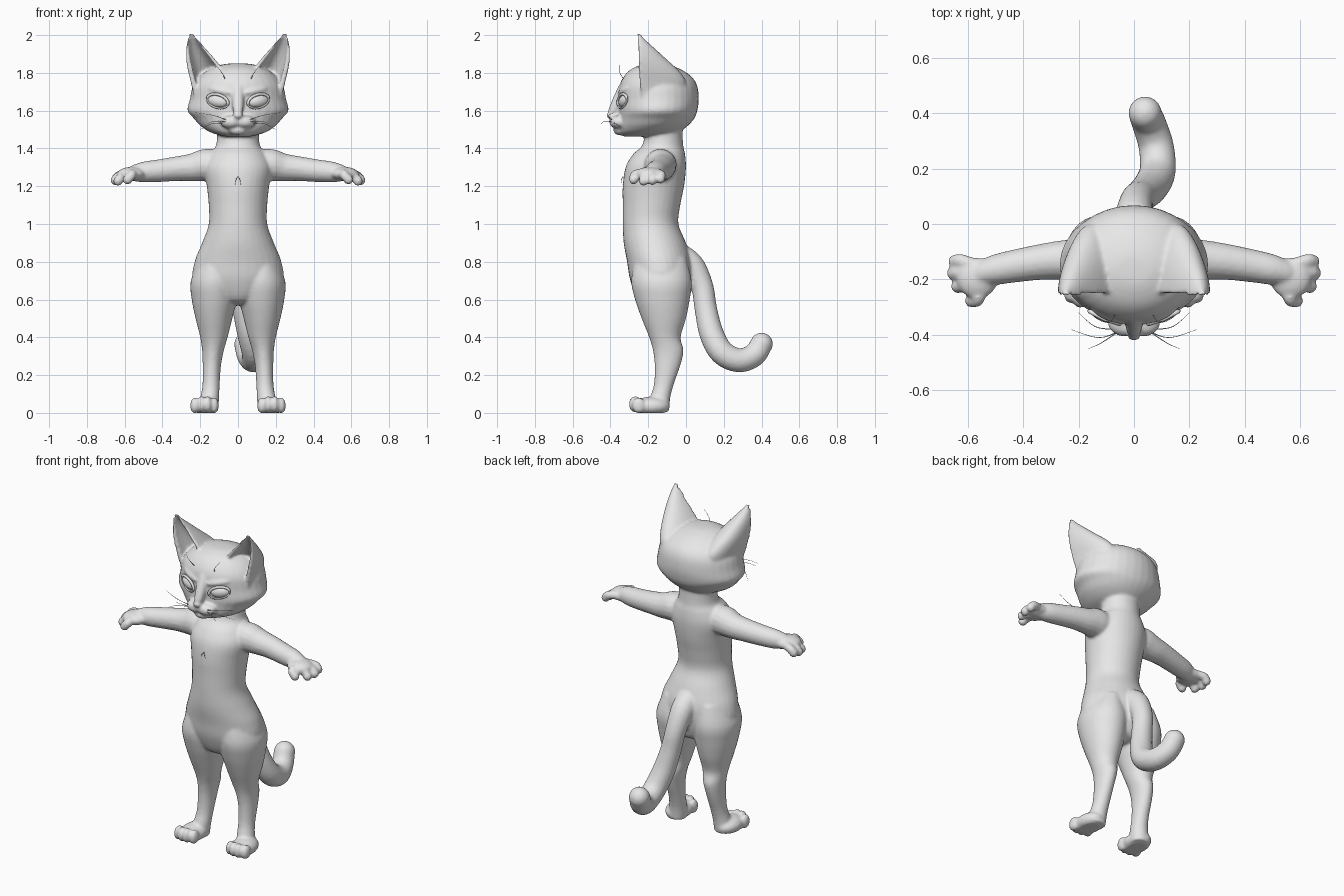
import bpy, bmesh, math
from mathutils import Vector, Matrix

if "Cube" in bpy.data.objects:
    bpy.data.objects.remove(bpy.data.objects["Cube"], do_unlink=True)

grey = bpy.data.materials.new("plain grey")
grey.use_nodes = True
COLOUR = (0.8, 0.8, 0.8, 1)
grey.diffuse_color = COLOUR
grey.node_tree.nodes["Principled BSDF"].inputs["Base Color"].default_value = COLOUR

X, Y, Z = Vector((1, 0, 0)), Vector((0, 1, 0)), Vector((0, 0, 1))


def refine(rows, steps=4):
    """Catmull-Rom interpolation of rows of numbers."""
    out = []
    last = len(rows) - 1
    for i in range(last):
        quad = [rows[max(i - 1, 0)], rows[i], rows[i + 1], rows[min(i + 2, last)]]
        for k in range(steps):
            t = k / steps
            out.append([b + t / 2 * (c - a + t * (2*a - 5*b + 4*c - d + t * (3*(b - c) + d - a)))
                        for a, b, c, d in zip(*quad)])
    out.append(list(rows[last]))
    return out


def skin(bm, rings, side=1):
    """Join rings of points into a capped skin, mirrored when side is -1."""
    loops = [[bm.verts.new((p[0] * side, p[1], p[2])) for p in ring] for ring in rings]
    n = len(loops[0])
    for low, high in zip(loops, loops[1:]):
        for i in range(n):
            j = (i + 1) % n
            bm.faces.new((low[i], low[j], high[j], high[i]))
    bm.faces.new(loops[0])
    bm.faces.new(loops[-1])


def stack(bm, rows, side=1, n=32):
    """Elliptical slices given as z, x from, x to, y front, y back."""
    rings = []
    for z, xa, xb, ya, yb in refine(rows):
        angles = [math.tau * i / n for i in range(n)]
        rings.append([((xa + xb) / 2 + (xb - xa) / 2 * math.cos(a),
                       (ya + yb) / 2 + (yb - ya) / 2 * math.sin(a), z) for a in angles])
    skin(bm, rings, side)


def tube(bm, rows, side=1, ref=Z, n=16):
    """Round tube through rows of x, y, z, radius."""
    rows = refine(rows)
    pts = [Vector(r[:3]) for r in rows]
    rings = []
    for i, row in enumerate(rows):
        along = (pts[min(i + 1, len(pts) - 1)] - pts[max(i - 1, 0)]).normalized()
        u = along.cross(ref).normalized()
        v = along.cross(u)
        rings.append([pts[i] + row[3] * (u * math.cos(a) + v * math.sin(a))
                      for a in (math.tau * k / n for k in range(n))])
    skin(bm, rings, side)


def ball(bm, centre, radii, side=1, turn=0, tilt=0):
    """Ellipsoid, kept above the ground."""
    c = Vector((centre[0] * side, centre[1], centre[2]))
    m = (Matrix.Translation(c) @ Matrix.Rotation(turn * side, 4, 'Z')
         @ Matrix.Rotation(-tilt * side, 4, 'Y') @ Matrix.Diagonal((*radii, 1)))
    made = bmesh.ops.create_uvsphere(bm, u_segments=24, v_segments=16, radius=1, matrix=m)
    for v in made["verts"]:
        v.co.z = max(v.co.z, 0)


def ear(bm, rows, side):
    """Cupped ear: rounded back and a hollow facing forward."""
    arc = [math.pi * i / 16 for i in range(17)]
    rings = []
    for z, xa, xb, ya, yb in refine(rows):
        cx, rx, d = (xa + xb) / 2, (xb - xa) / 2, yb - ya
        back = [(cx + rx * math.cos(a), ya + d * math.sin(a), z) for a in arc]
        cup = [(cx - 0.72 * rx * math.cos(a), ya + 0.55 * d * math.sin(a), z) for a in arc]
        rings.append(back + cup)
    skin(bm, rings, side)


def finish(bm, name):
    bmesh.ops.recalc_face_normals(bm, faces=bm.faces)
    for f in bm.faces:
        f.smooth = True
    mesh = bpy.data.meshes.new(name)
    bm.to_mesh(mesh)
    bm.free()
    mesh.materials.append(grey)
    obj = bpy.data.objects.new(name, mesh)
    bpy.context.collection.objects.link(obj)
    return obj


body = bmesh.new()

# Torso and neck: z, half width, y front, y back
torso = [(.57, .05, -.18, -.06), (.6, .14, -.25, .0), (.7, .235, -.295, .03),
         (.8, .23, -.312, .03), (.9, .19, -.33, .0), (1, .155, -.335, -.04),
         (1.1, .155, -.335, -.03), (1.2, .165, -.335, -.01), (1.3, .18, -.32, .0),
         (1.37, .15, -.28, -.005), (1.42, .115, -.23, -.015), (1.53, .11, -.21, -.02)]
stack(body, [(z, -w, w, f, b) for z, w, f, b in torso])

# Head
head = [(1.463, .07, -.33, -.1), (1.485, .145, -.35, -.04), (1.52, .2, -.355, .01),
        (1.56, .235, -.355, .045), (1.6, .268, -.355, .06), (1.66, .255, -.355, .068),
        (1.73, .24, -.352, .06), (1.78, .205, -.33, .03), (1.82, .15, -.29, -.03),
        (1.845, .08, -.23, -.1), (1.85, .02, -.18, -.15)]
stack(body, [(z, -w, w, f, b) for z, w, f, b in head])

# Nose bridge, nose and chin
tube(body, [(0, -.33, 1.72, .03), (0, -.36, 1.65, .032), (0, -.39, 1.59, .026)], ref=X)
ball(body, (0, -.4, 1.575), (.026, .022, .018))
ball(body, (0, -.35, 1.495), (.05, .035, .025))

# Tail
tube(body, [(0, -.04, .83, .07), (0, .03, .78, .068), (.01, .085, .67, .06),
            (.03, .105, .55, .06), (.06, .135, .42, .065), (.085, .19, .32, .066),
            (.08, .28, .278, .064), (.055, .36, .305, .062), (.04, .397, .36, .06)], ref=X)
ball(body, (.04, .4, .365), (.06, .06, .06))

ear_rows = [(1.66, .1, .23, -.23, -.02), (1.75, .06, .25, -.245, .0),
            (1.81, .075, .265, -.248, -.035), (1.87, .12, .274, -.25, -.1),
            (1.93, .172, .274, -.254, -.165), (1.98, .215, .266, -.26, -.22),
            (2.012, .238, .256, -.264, -.245)]

leg_rows = [(.82, .04, .2, -.27, .0), (.7, .0, .25, -.29, .03), (.6, .006, .245, -.27, .02),
            (.5, .03, .225, -.235, .0), (.4, .055, .2, -.195, -.028), (.33, .075, .19, -.175, -.013),
            (.25, .09, .187, -.166, -.03), (.15, .097, .188, -.17, -.065),
            (.08, .1, .2, -.19, -.083), (.005, .105, .22, -.2, -.09)]

arm_rows = [(.08, -.14, 1.31, .08), (.17, -.135, 1.312, .086), (.24, -.13, 1.3, .074),
            (.32, -.135, 1.293, .066), (.42, -.15, 1.282, .06), (.5, -.165, 1.275, .055),
            (.56, -.18, 1.268, .042)]

finger_tips = [(.645, -.135, 1.24), (.65, -.178, 1.232), (.635, -.225, 1.228), (.585, -.277, 1.235)]

for s in (1, -1):
    ear(body, ear_rows, s)
    # Whisker pads and brow
    ball(body, (.042, -.365, 1.54), (.055, .04, .034), s, turn=.35)
    ball(body, (.09, -.325, 1.705), (.075, .025, .02), s, turn=.4, tilt=.2)
    # Leg, foot and toes
    stack(body, leg_rows, s)
    ball(body, (.173, -.185, .035), (.072, .1, .05), s)
    for i in range(4):
        middle = i in (1, 2)
        ball(body, (.125 + .035 * i, -.268 if middle else -.25, .045 if middle else .038),
             (.023, .036, .044), s)
    # Arm, palm and fingers
    tube(body, arm_rows, s)
    ball(body, (.565, -.195, 1.265), (.075, .075, .037), s)
    for x, y, z in finger_tips:
        tube(body, [(.56, y * .7 - .06, 1.27, .024), (x - .02, y + .003, z + .02, .025), (x, y, z, .024)], s)
        ball(body, (x, y, z), (.026, .025, .027), s)

cat = finish(body, "cat_body")
remesh = cat.modifiers.new("blend", 'REMESH')
remesh.mode = 'VOXEL'
remesh.voxel_size = .008
remesh.use_smooth_shade = True
relax = cat.modifiers.new("relax", 'SMOOTH')
relax.factor = .5
relax.iterations = 8

# Eyes with lids
eyes, lids = bmesh.new(), bmesh.new()
for s in (1, -1):
    ball(eyes, (.108, -.322, 1.65), (.058, .03, .034), s, turn=.4, tilt=.18)
    rim = []
    for k in range(17):
        a = math.tau * k / 16
        out, up = .06 * math.cos(a), .036 * math.sin(a)
        rim.append((.108 + out * .92, -.342 + out * .39 + abs(out) * .08, 1.65 + up + out * .18,
                    .008 if up > 0 else .005))
    tube(lids, rim, s, ref=Y, n=8)
finish(eyes, "eyes")
finish(lids, "eyelids")

# Whiskers, brow hairs and chest tuft
hairs = bmesh.new()
strands = [[(.06, -.39, 1.55), (.13, -.41, 1.575), (.228, -.38, 1.59)],
           [(.06, -.39, 1.54), (.12, -.43, 1.545), (.165, -.45, 1.53)],
           [(.07, -.38, 1.535), (.14, -.37, 1.53), (.2, -.32, 1.5)],
           [(.07, -.33, 1.77), (.085, -.35, 1.8), (.12, -.35, 1.845)],
           [(.0, -.333, 1.25), (.01, -.342, 1.235), (.015, -.338, 1.21)]]
for s in (1, -1):
    for line in strands:
        tube(hairs, [(*p, .0022 - .0008 * i) for i, p in enumerate(line)], s, ref=Y, n=5)
finish(hairs, "whiskers")
